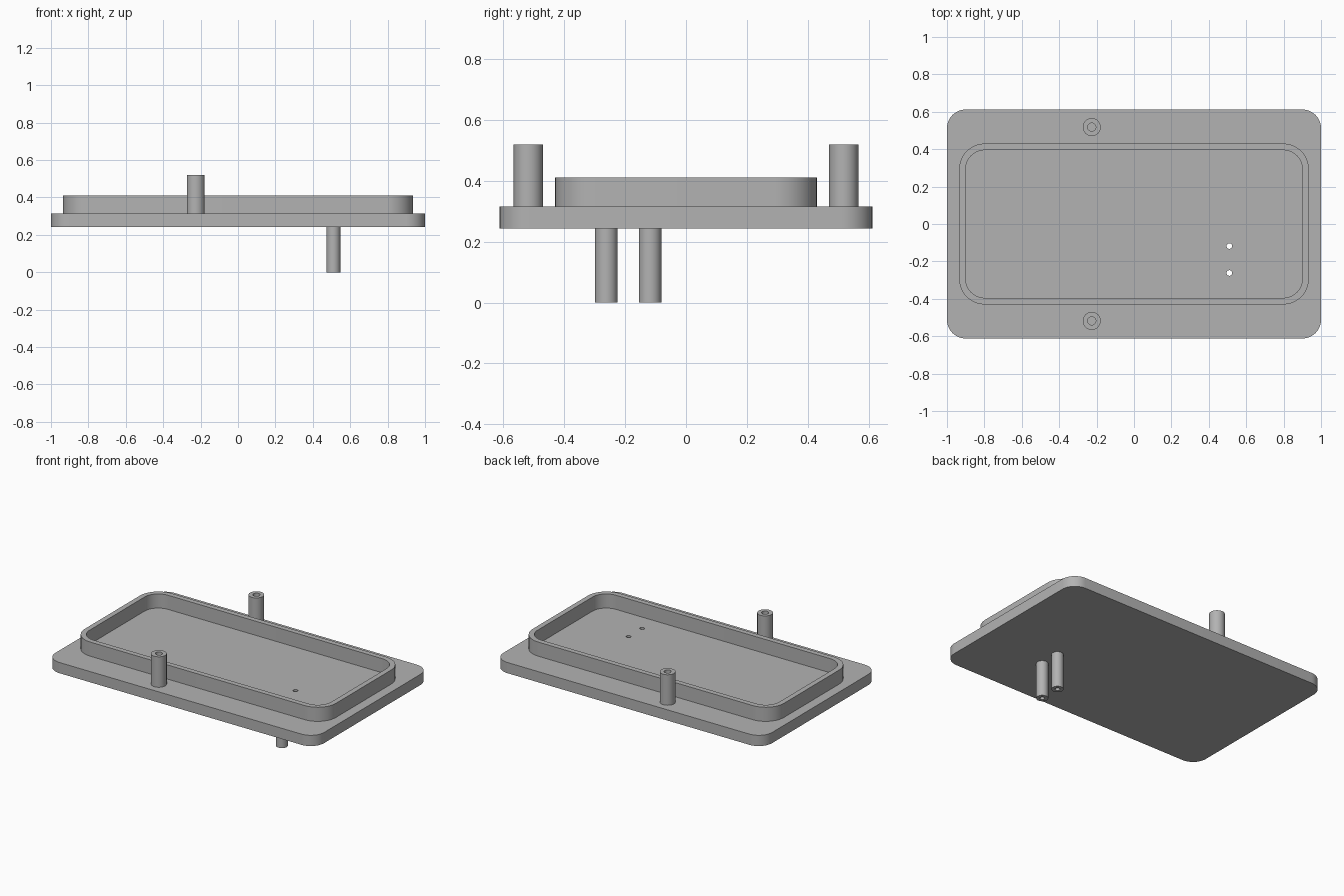
import bpy
import bmesh
from math import cos, sin, pi

cube = bpy.data.objects.get("Cube")
if cube:
    bpy.data.objects.remove(cube, do_unlink=True)

grey = bpy.data.materials.new("plain grey")
grey.use_nodes = True
colour = (0.45, 0.45, 0.45, 1)
grey.diffuse_color = colour
grey.node_tree.nodes["Principled BSDF"].inputs["Base Color"].default_value = colour


def circle(x, y, r, n=40):
    return [(x + r * cos(2 * pi * i / n), y + r * sin(2 * pi * i / n)) for i in range(n)]


def rounded_rect(hx, hy, r, n=12):
    pts = []
    for q, (sx, sy) in enumerate([(1, 1), (-1, 1), (-1, -1), (1, -1)]):
        for i in range(n + 1):
            a = (q + i / n) * pi / 2
            pts.append((sx * (hx - r) + r * cos(a), sy * (hy - r) + r * sin(a)))
    return pts


def prism(name, loops, z0, z1):
    """Extrude an outline, with any inner loops left open as holes."""
    curve = bpy.data.curves.new(name + "_profile", 'CURVE')
    curve.dimensions = '2D'
    curve.fill_mode = 'BOTH'
    curve.extrude = (z1 - z0) / 2
    for loop in loops:
        spline = curve.splines.new('POLY')
        spline.points.add(len(loop) - 1)
        for p, (x, y) in zip(spline.points, loop):
            p.co = (x, y, 0, 1)
        spline.use_cyclic_u = True
    temp = bpy.data.objects.new(name + "_profile", curve)
    bpy.context.collection.objects.link(temp)
    deps = bpy.context.evaluated_depsgraph_get()
    mesh = bpy.data.meshes.new_from_object(temp.evaluated_get(deps))
    bpy.data.objects.remove(temp, do_unlink=True)

    # Weld the caps to the walls and place at height
    bm = bmesh.new()
    bm.from_mesh(mesh)
    bmesh.ops.remove_doubles(bm, verts=bm.verts, dist=0.0001)
    bmesh.ops.recalc_face_normals(bm, faces=bm.faces)
    bmesh.ops.translate(bm, verts=bm.verts, vec=(0, 0, (z0 + z1) / 2))
    bm.to_mesh(mesh)
    bm.free()
    mesh.name = name
    mesh.materials.clear()
    mesh.materials.append(grey)
    obj = bpy.data.objects.new(name, mesh)
    bpy.context.collection.objects.link(obj)
    bpy.ops.object.select_all(action='DESELECT')
    obj.select_set(True)
    bpy.context.view_layer.objects.active = obj
    bpy.ops.object.shade_smooth_by_angle(angle=pi / 6)
    return obj


BOTTOM, TOP = 0.243, 0.315
PIN_X, PIN_YS = 0.51, (-0.262, -0.118)
drills = [circle(PIN_X, y, 0.015) for y in PIN_YS]

# Base plate with two through holes
prism("base_plate", [rounded_rect(1, 0.612, 0.1)] + drills, BOTTOM, TOP)

# Raised rim around the tray
prism("tray_rim", [rounded_rect(0.935, 0.43, 0.137), rounded_rect(0.9, 0.395, 0.102)], TOP, 0.41)

# Hollow posts on top, front and back
for side, y in (("front", -0.518), ("back", 0.518)):
    prism(side + "_post", [circle(-0.226, y, 0.048), circle(-0.226, y, 0.022)], TOP, 0.52)

# Hollow pins underneath, in line with the through holes
for side, y, drill in zip(("front", "back"), PIN_YS, drills):
    prism(side + "_lower_pin", [circle(PIN_X, y, 0.037), drill], 0, BOTTOM)
